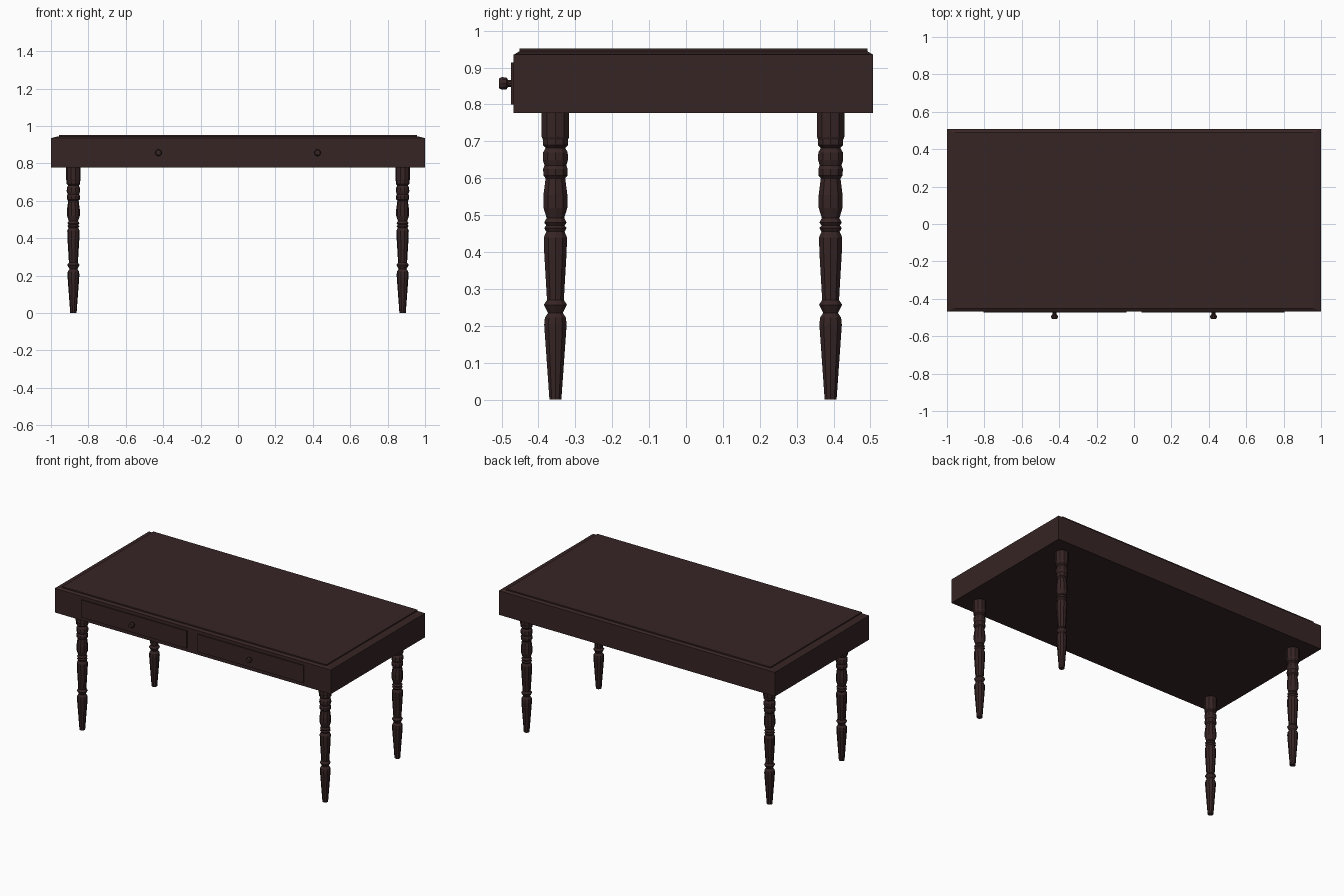
import bpy, bmesh, math
from mathutils import Matrix

cube = bpy.data.objects.get("Cube")
if cube:
    bpy.data.objects.remove(cube, do_unlink=True)

COLOR = (0.038, 0.018, 0.018, 1.0)
wood = bpy.data.materials.new("dark_wood")
wood.use_nodes = True
wood.diffuse_color = COLOR
wood.node_tree.nodes["Principled BSDF"].inputs["Base Color"].default_value = COLOR


def finish(name, bm, matrix=None):
    """Turn a bmesh into a named wooden object."""
    bmesh.ops.recalc_face_normals(bm, faces=bm.faces)
    mesh = bpy.data.meshes.new(name)
    bm.to_mesh(mesh)
    bm.free()
    mesh.materials.append(wood)
    obj = bpy.data.objects.new(name, mesh)
    if matrix:
        obj.matrix_world = matrix
    bpy.context.collection.objects.link(obj)
    return obj


def rect_loft(name, sections):
    """Stack rectangles (x0, x1, y0, y1, z) into a closed solid."""
    bm = bmesh.new()
    rings = [[bm.verts.new(p) for p in
              ((x0, y0, z), (x1, y0, z), (x1, y1, z), (x0, y1, z))]
             for x0, x1, y0, y1, z in sections]
    for a, b in zip(rings, rings[1:]):
        for i in range(4):
            j = (i + 1) % 4
            bm.faces.new((a[i], a[j], b[j], b[i]))
    bm.faces.new(rings[0])
    bm.faces.new(rings[-1])
    return finish(name, bm)


def turned(name, profile, sides, matrix):
    """Spin a (radius, height) profile into a faceted solid with end caps."""
    bm = bmesh.new()
    rings = []
    for r, z in profile:
        rings.append([bm.verts.new((r * math.cos(t), r * math.sin(t), z))
                      for t in (math.tau * i / sides for i in range(sides))])
    for a, b in zip(rings, rings[1:]):
        for i in range(sides):
            j = (i + 1) % sides
            bm.faces.new((a[i], a[j], b[j], b[i]))
    bm.faces.new(rings[0])
    bm.faces.new(rings[-1])
    return finish(name, bm, matrix)


# Apron box with a sloped rim, and the raised top panel
FRONT, BACK = -0.467, 0.507
rect_loft("apron", [(-1, 1, FRONT, BACK, 0.777),
                    (-1, 1, FRONT, BACK, 0.935),
                    (-0.96, 0.96, -0.45, 0.49, 0.945)])
rect_loft("top_panel", [(-0.957, 0.957, -0.452, 0.492, 0.94),
                        (-0.957, 0.957, -0.452, 0.492, 0.952)])

# Turned legs
LEG = [(0.017, 0), (0.032, 0.203), (0.030, 0.222), (0.021, 0.235),
       (0.033, 0.257), (0.024, 0.27), (0.032, 0.40), (0.033, 0.44),
       (0.026, 0.455), (0.032, 0.465), (0.026, 0.472), (0.032, 0.48),
       (0.025, 0.492), (0.034, 0.52), (0.034, 0.555), (0.028, 0.60),
       (0.034, 0.607), (0.035, 0.625), (0.031, 0.635), (0.036, 0.65),
       (0.035, 0.67), (0.028, 0.682), (0.036, 0.69), (0.036, 0.705),
       (0.039, 0.712), (0.039, 0.78)]
for side, x in (("left", 0.88), ("right", -0.88)):
    for end, y in (("front", -0.354), ("back", 0.392)):
        turned(f"{end}_{side}_leg", LEG, 10, Matrix.Translation((x, y, 0)))

# Drawer fronts and knobs
KNOB = [(0.010, -0.004), (0.010, 0.008), (0.017, 0.013),
        (0.018, 0.025), (0.014, 0.033)]
for side, s in (("left", 1), ("right", -1)):
    x0, x1 = sorted((s * 0.04, s * 0.805))
    rect_loft(f"{side}_drawer_front", [(x0, x1, -0.474, FRONT + 0.002, 0.80),
                                       (x0, x1, -0.474, FRONT + 0.002, 0.914)])
    turned(f"{side}_knob", KNOB, 10,
           Matrix.Translation((s * 0.425, -0.474, 0.857))
           @ Matrix.Rotation(math.pi / 2, 4, "X"))
